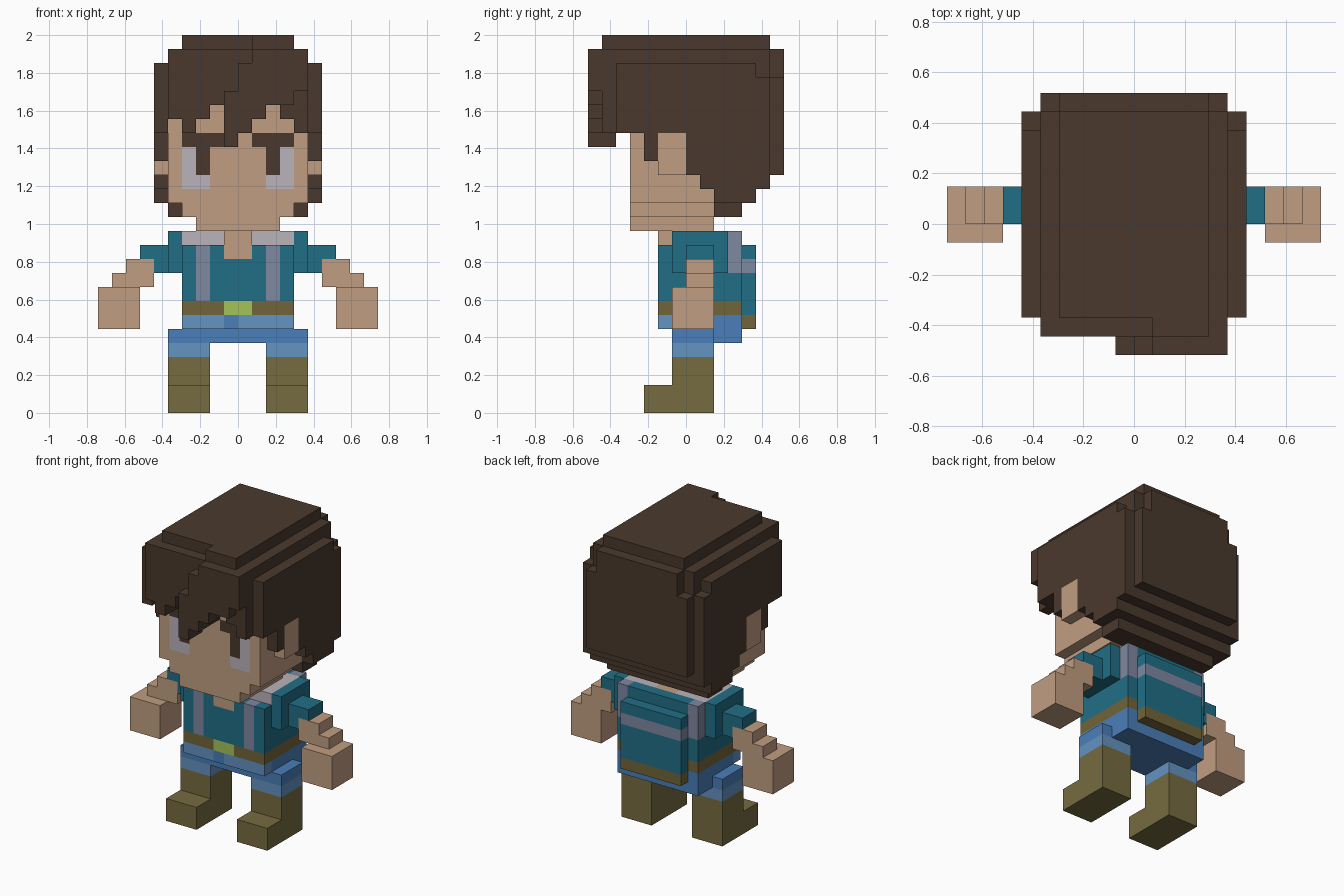
import bpy
import bmesh
from mathutils import Vector

cube = bpy.data.objects.get("Cube")
if cube:
    bpy.data.objects.remove(cube, do_unlink=True)

U = 2 / 27  # size of one block


def linear(c):
    c /= 255
    return c / 12.92 if c <= 0.04045 else ((c + 0.055) / 1.055) ** 2.4


COLOURS = {
    "hair_brown": (74, 57, 44),
    "skin": (192, 157, 129),
    "shirt_teal": (33, 110, 134),
    "pale_grey": (186, 178, 187),
    "strap_grey": (126, 136, 160),
    "belt_brown": (114, 101, 58),
    "buckle_lime": (164, 194, 88),
    "light_blue": (99, 147, 193),
    "mid_blue": (74, 126, 185),
    "boot_olive": (118, 107, 64),
}
MATS = {}
for name, rgb in COLOURS.items():
    mat = bpy.data.materials.new(name)
    col = tuple(linear(c) for c in rgb) + (1,)
    mat.use_nodes = True
    mat.diffuse_color = col
    bsdf = mat.node_tree.nodes["Principled BSDF"]
    bsdf.inputs["Base Color"].default_value = col
    bsdf.inputs["Roughness"].default_value = 0.9
    MATS[name] = mat

taken = set()  # blocks already used by earlier parts
SIDES = [Vector(v) for v in ((1, 0, 0), (-1, 0, 0), (0, 1, 0), (0, -1, 0), (0, 0, 1), (0, 0, -1))]


def mirror(boxes):
    """Add the x-mirrored copy of every box."""
    return boxes + [(c, -x1, -x0, *rest) for c, x0, x1, *rest in boxes]


def part(name, boxes):
    """Merge boxes (colour, x0, x1, y0, y1, z0, z1) into one shell; later boxes recolour earlier ones."""
    blocks = {}
    for c, x0, x1, y0, y1, z0, z1 in boxes:
        for x in range(x0, x1):
            for y in range(y0, y1):
                for z in range(z0, z1):
                    if (x, y, z) not in taken:
                        blocks[x, y, z] = c
    taken.update(blocks)
    used = list(dict.fromkeys(blocks.values()))
    bm = bmesh.new()
    for pos, c in blocks.items():
        p = Vector(pos)
        for n in SIDES:
            if tuple(int(v) for v in p + n) in blocks:
                continue
            a = Vector((abs(n.y) + abs(n.z), abs(n.x), 0))
            if n.z:
                a = Vector((1, 0, 0))
            b = n.cross(a)
            mid = p + Vector((0.5, 0.5, 0.5)) + n / 2
            corners = [mid + (a * s + b * t) / 2 for s, t in ((-1, -1), (1, -1), (1, 1), (-1, 1))]
            face = bm.faces.new([bm.verts.new(v * U) for v in corners])
            face.material_index = used.index(c)
    bmesh.ops.remove_doubles(bm, verts=bm.verts, dist=0.001)
    bmesh.ops.dissolve_limit(bm, angle_limit=0.01, verts=bm.verts, edges=bm.edges, delimit={"MATERIAL"})
    mesh = bpy.data.meshes.new(name)
    bm.to_mesh(mesh)
    bm.free()
    for c in used:
        mesh.materials.append(MATS[c])
    bpy.context.collection.objects.link(bpy.data.objects.new(name, mesh))


# Legs, hands and sleeves, one object per side
LEG = [("boot_olive", 2, 5, -1, 2, 0, 4), ("boot_olive", 2, 5, -3, 2, 0, 2),
       ("light_blue", 2, 5, -1, 2, 4, 5)]
ARM = [("skin", 6, 8, 0, 2, 10, 11), ("skin", 6, 9, 0, 2, 9, 10), ("skin", 7, 10, -1, 2, 6, 9)]
SLEEVE = [("shirt_teal", 4, 5, -1, 3, 10, 13), ("shirt_teal", 5, 6, 0, 2, 10, 12),
          ("shirt_teal", 6, 7, 0, 2, 11, 12)]
for label, boxes in (("leg", LEG), ("arm", ARM), ("sleeve", SLEEVE)):
    both = mirror(boxes)
    part("left_" + label, both[:len(boxes)])
    part("right_" + label, both[len(boxes):])

# Trousers
part("hips", [("mid_blue", -5, 5, -1, 2, 5, 6), ("mid_blue", -4, 4, -1, 4, 5, 6),
              ("mid_blue", -4, 4, -2, 4, 6, 7), ("light_blue", -4, 4, -2, -1, 6, 7),
              ("mid_blue", -1, 0, -2, -1, 6, 7)])

# Belt with buckle
part("belt", [("belt_brown", -4, 4, -2, 4, 7, 8), ("buckle_lime", -1, 1, -2, -1, 7, 8)])

# Shirt with straps, collar and bare neck
part("torso", [("shirt_teal", -4, 4, -2, 4, 8, 12), ("shirt_teal", -4, 4, -1, 4, 12, 13)]
     + mirror([("strap_grey", 2, 3, -2, -1, 8, 12), ("pale_grey", 1, 4, -1, 3, 12, 13),
               ("strap_grey", 3, 4, 3, 4, 10, 13)])
     + [("skin", -1, 1, -2, 3, 11, 13)])

# Raised back of the shirt
part("back_panel", [("shirt_teal", -3, 3, 4, 5, 7, 12), ("belt_brown", -3, 3, 4, 5, 6, 7),
                    ("strap_grey", -3, 3, 4, 5, 10, 11)])

# Head with ears, eyes and brows
part("head", [("skin", -3, 3, -4, 2, 13, 14), ("skin", -4, 4, -4, 2, 14, 15),
              ("skin", -5, 5, -4, 2, 15, 23)]
     + mirror([("skin", 5, 6, -2, 0, 17, 20), ("pale_grey", 2, 4, -4, -3, 16, 19),
               ("hair_brown", 2, 3, -4, -3, 17, 19), ("hair_brown", 1, 4, -4, -3, 19, 20)]))

# Hair: crown, back, sides and nape
H = "hair_brown"
hair = [(H, -5, 5, -4, 6, 20, 26), (H, -4, 4, -5, 6, 26, 27), (H, 1, 4, -6, -5, 26, 27),
        (H, -5, 5, 0, 6, 17, 20), (H, -5, 5, 6, 7, 17, 24), (H, -4, 4, 6, 7, 24, 26),
        (H, -6, 6, 1, 6, 16, 17), (H, -6, 6, 2, 5, 15, 16), (H, -5, 5, 2, 4, 14, 15)]
hair += mirror([(H, 5, 6, -5, 5, 20, 25), (H, 5, 6, 5, 6, 17, 24),
                (H, 5, 6, 0, 5, 17, 20), (H, 5, 6, -3, -2, 18, 20)])
# Ragged fringe, then the swept lock in front of it
for x, low in enumerate((21, 20, 21, 22, 20, 20, 21, 22, 21, 20), -5):
    hair.append((H, x, x + 1, -6, -4, low, 26))
for x, (low, top) in enumerate(((19, 23), (20, 25), (21, 26), (22, 26), (22, 26), (23, 26)), -1):
    hair.append((H, x, x + 1, -7, -6, low, top))
hair.append((H, -1, 0, -6, -5, 19, 20))
part("hair", hair)
